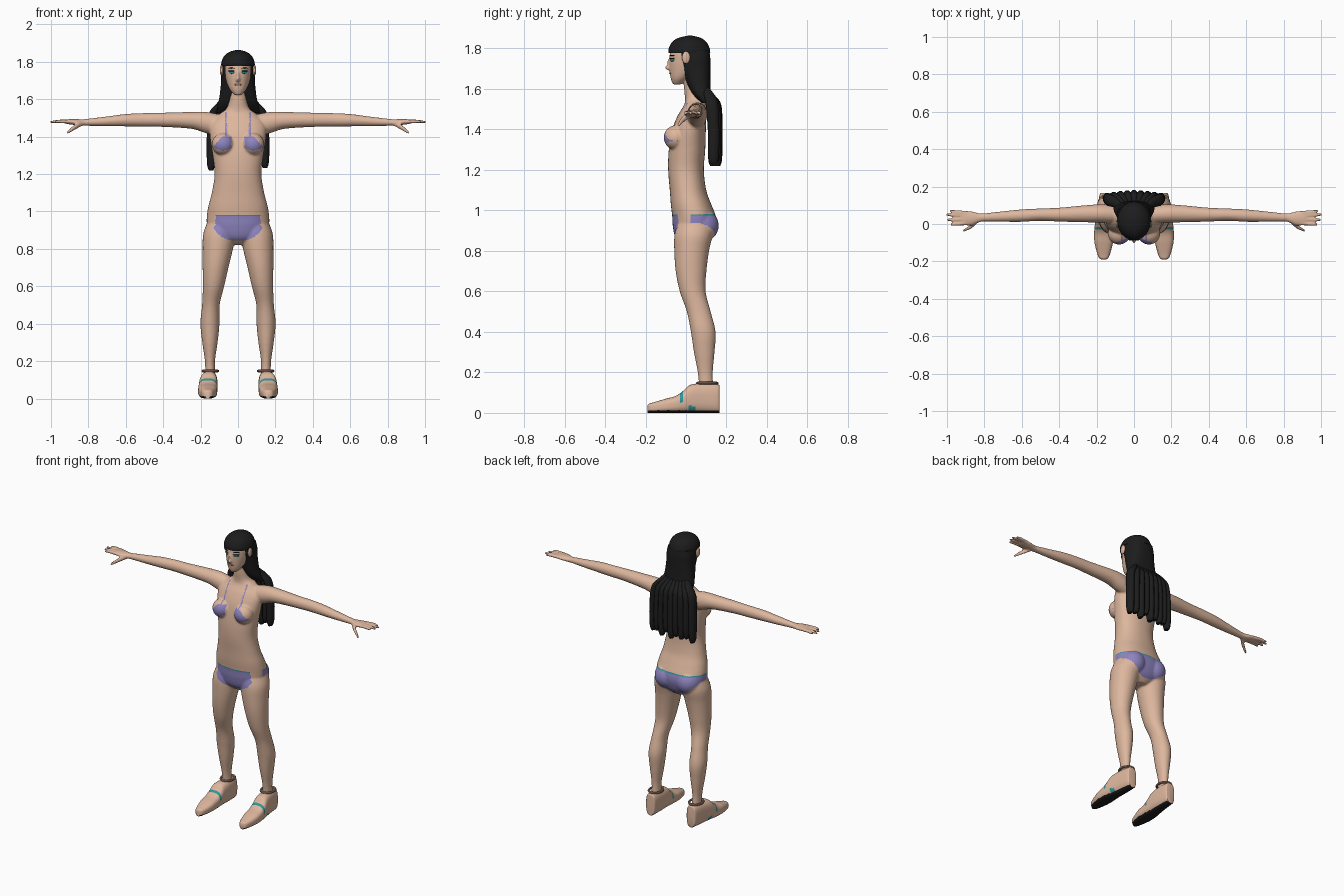
import bpy, bmesh, math
from mathutils import Vector, Matrix

if "Cube" in bpy.data.objects:
    bpy.data.objects.remove(bpy.data.objects["Cube"])


def material(name, rgb):
    m = bpy.data.materials.new(name)
    m.use_nodes = True
    m.diffuse_color = (*rgb, 1)
    m.node_tree.nodes["Principled BSDF"].inputs["Base Color"].default_value = (*rgb, 1)
    return m


SKIN = material("skin", (0.72, 0.47, 0.34))
PURPLE = material("purple cloth", (0.27, 0.23, 0.52))
TEAL = material("teal trim", (0.03, 0.30, 0.32))
BLACK = material("black hair", (0.012, 0.012, 0.012))
BROWN = material("strap brown", (0.40, 0.25, 0.18))
LIP = material("lip", (0.50, 0.25, 0.19))


def spline(keys, steps):
    """Catmull-Rom interpolation between key rings."""
    out = []
    for i in range(len(keys) - 1):
        a, b, c, d = (keys[max(0, min(len(keys) - 1, i + k))] for k in (-1, 0, 1, 2))
        for s in range(steps):
            t = s / steps
            out.append([q + 0.5 * t * (r - p + t * (2 * p - 5 * q + 4 * r - w + t * (3 * (q - r) + w - p)))
                        for p, q, r, w in zip(a, b, c, d)])
    return out + [list(keys[-1])]


def loft(bm, axis, keys, side=1, n=32, power=2.0, steps=6):
    """Closed skin through rings (position, centre 1, centre 2, radius 1, radius 2)."""
    u, v = [k for k in range(3) if k != axis]
    rings = []
    for t, c1, c2, r1, r2 in spline(keys, steps):
        ring = []
        for k in range(n):
            ca, sa = math.cos(math.tau * k / n), math.sin(math.tau * k / n)
            p = Vector()
            p[axis] = t
            p[u] = c1 + r1 * math.copysign(abs(ca) ** (2 / power), ca)
            p[v] = c2 + r2 * math.copysign(abs(sa) ** (2 / power), sa)
            p.x *= side
            ring.append(bm.verts.new(p))
        rings.append(ring)
    for a, b in zip(rings, rings[1:]):
        for k in range(n):
            bm.faces.new((a[k], a[(k + 1) % n], b[(k + 1) % n], b[k]))
    bm.faces.new(rings[0])
    bm.faces.new(rings[-1])


def ball(bm, centre, radii, turn=0.0):
    mat = Matrix.Translation(centre) @ Matrix.Rotation(turn, 4, "Z") @ Matrix.Diagonal((*radii, 1))
    bmesh.ops.create_uvsphere(bm, u_segments=24, v_segments=14, radius=1, matrix=mat)


def finish(name, bm, mats, rule=None, voxel=0, angle=60):
    bmesh.ops.recalc_face_normals(bm, faces=bm.faces[:])
    mesh = bpy.data.meshes.new(name)
    bm.to_mesh(mesh)
    bm.free()
    ob = bpy.data.objects.new(name, mesh)
    bpy.context.collection.objects.link(ob)
    bpy.ops.object.select_all(action="DESELECT")
    ob.select_set(True)
    bpy.context.view_layer.objects.active = ob
    for m in mats:
        mesh.materials.append(m)
    if voxel:
        r = ob.modifiers.new("fuse", "REMESH")
        r.mode, r.voxel_size = "VOXEL", voxel
        s = ob.modifiers.new("soften", "SMOOTH")
        s.factor, s.iterations = 0.5, 4
        for mod in ("fuse", "soften"):
            bpy.ops.object.modifier_apply(modifier=mod)
    if rule:
        for f in ob.data.polygons:
            f.material_index = rule(f.center, f.normal)
    bpy.ops.object.shade_smooth_by_angle(angle=math.radians(angle))
    return ob


# Body: torso, neck, head and limbs fused into one skin
bm = bmesh.new()
loft(bm, 2, [(.82, 0, .04, .04, .05), (.86, 0, .04, .13, .09), (.92, 0, .043, .163, .108),
             (.97, 0, .04, .167, .108), (1.03, 0, .025, .158, .10), (1.1, 0, .01, .14, .09),
             (1.2, 0, 0, .125, .088), (1.3, 0, .005, .135, .09), (1.4, 0, .015, .15, .083),
             (1.47, 0, .03, .145, .07), (1.52, 0, .045, .10, .055), (1.55, 0, .045, .062, .05),
             (1.6, 0, .037, .047, .046), (1.68, 0, .035, .045, .045)], n=48, power=2.2)
loft(bm, 2, [(1.622, 0, -.045, .018, .02), (1.65, 0, -.03, .043, .045), (1.69, 0, -.003, .061, .078),
             (1.74, 0, .01, .071, .092), (1.79, 0, .015, .07, .09), (1.84, 0, .02, .04, .05)])
ball(bm, (0, -.084, 1.705), (.012, .02, .012))
ball(bm, (0, -.08, 1.725), (.008, .014, .028))
for s in (-1, 1):
    loft(bm, 2, [(.12, .148, .1, .027, .035), (.2, .15, .095, .027, .037), (.3, .15, .09, .041, .051),
                 (.4, .15, .085, .051, .061), (.5, .145, .063, .047, .059), (.6, .131, .033, .057, .064),
                 (.7, .12, .025, .069, .076), (.8, .108, .028, .081, .086), (.88, .1, .037, .086, .094),
                 (.95, .09, .045, .07, .085)], s)
    ball(bm, (s * .078, .072, .925), (.082, .09, .085))
    ball(bm, (s * .08, -.052, 1.36), (.06, .058, .06))
    loft(bm, 0, [(.08, .05, 1.455, .05, .06), (.17, .055, 1.475, .05, .057), (.25, .055, 1.487, .046, .045),
                 (.4, .05, 1.49, .037, .038), (.5, .05, 1.49, .033, .036), (.6, .045, 1.488, .033, .033),
                 (.7, .04, 1.482, .028, .026), (.8, .035, 1.477, .022, .019), (.83, .033, 1.476, .025, .017),
                 (.87, .03, 1.478, .038, .016), (.91, .032, 1.48, .038, .013), (.925, .032, 1.48, .03, .009)], s)
    # Fingers and thumb
    for base, tip, end in ((.06, .07, .985), (.043, .05, 1.004), (.023, .023, 1), (.003, -.003, .98)):
        loft(bm, 0, [(.89, base, 1.48, .01, .011), (.95, (base + tip) / 2, 1.482, .0095, .01),
                     (end, tip, 1.478, .007, .007)], s, n=12)
    loft(bm, 0, [(.83, .025, 1.472, .014, .014), (.87, -.012, 1.452, .012, .015),
                 (.915, -.037, 1.42, .007, .009)], s, n=12)


def body_paint(c, n):
    x, y, z = abs(c.x), c.y, c.z
    if .82 < z < .982 and x < .2:
        edge = .846 + 28 * x ** 3 if y < 0 else .84 + 3.6 * x * x
        gap = x > .12 and -.04 < y < .02
        if z > edge and not gap:
            return 2 if z > .974 else 1
    if y < -.04 and x > .035 and 1.325 + .3 * abs(x - .08) < z < 1.4 - 1.1 * max(0, x - .085):
        return 1
    if y < .02 and 1.38 < z < 1.53 and abs(x - .064) < .004:
        return 1
    return 0


finish("body", bm, [SKIN, PURPLE, TEAL], body_paint, voxel=.006, angle=80)

# Eyes, lashes, brows, lips and ears
parts = {"eye": (TEAL, .035, -.069, 1.744, (.017, .005, .008), .62),
         "lash": (BLACK, .036, -.069, 1.751, (.02, .006, .003), .62),
         "brow": (BLACK, .036, -.069, 1.766, (.02, .005, .003), .62),
         "ear": (SKIN, .088, 0, 1.755, (.009, .02, .03), 0)}
for name, (mat, x, y, z, radii, turn) in parts.items():
    for s, label in ((1, "left_"), (-1, "right_")):
        bm = bmesh.new()
        ball(bm, (s * x, y, z), radii, s * turn)
        finish(label + name, bm, [mat])
bm = bmesh.new()
ball(bm, (0, -.076, 1.678), (.02, .007, .006))
finish("lips", bm, [LIP])

# Hair cap, stepped back below the fringe
bm = bmesh.new()
loft(bm, 2, [(1.778, 0, .017, .09, .103), (1.80, 0, .016, .088, .101), (1.83, 0, .016, .075, .086),
             (1.852, 0, .018, .048, .056), (1.863, 0, .02, .012, .012)], n=40)
loft(bm, 2, [(1.53, 0, .105, .112, .03), (1.57, 0, .08, .108, .045), (1.62, 0, .064, .098, .057),
             (1.70, 0, .05, .09, .07), (1.75, 0, .042, .09, .078), (1.79, 0, .035, .084, .08)],
     n=40, power=2.6)
finish("hair_cap", bm, [BLACK])

# Long locks hanging down the back
bm = bmesh.new()
for i in range(-4, 5):
    x, low = i * .036, 1.22 + .022 * (i % 2) + .012 * (i % 3 == 1)
    depth = .152 - .001 * i * i
    loft(bm, 2, [(low, x, depth, .012, .018), (low + .04, x, depth, .022, .028), (1.4, x, depth, .023, .03),
                 (1.52, x * .93, depth - .008, .023, .032), (1.57, x * .7, .115, .02, .028),
                 (1.61, x * .5, .09, .012, .02)], n=10)
finish("back_hair", bm, [BLACK])


# Feet in closed shoes with dark soles and thin trim
def foot_paint(c, n):
    if c.z < .012:
        return 1
    instep = abs(c.y + .022) < .005 and c.z > .05
    patch = .015 < c.y < .05 and c.z < .035 and n.x * c.x > 0
    return 2 if instep or patch else 0


for s, label in ((1, "left_"), (-1, "right_")):
    bm = bmesh.new()
    outline = [(.165, .15, .022, .13), (.155, .15, .034, .142), (.08, .153, .043, .146), (.02, .158, .048, .138),
               (-.01, .16, .05, .112), (-.05, .162, .051, .084), (-.1, .162, .049, .07),
               (-.16, .162, .034, .052), (-.182, .162, .024, .046), (-.19, .162, .012, .038)]
    loft(bm, 1, [(y, x, top / 2, w, top / 2) for y, x, w, top in outline], s, n=56, power=2.8)
    finish(label + "shoe", bm, [SKIN, BLACK, TEAL], foot_paint)
    bpy.ops.mesh.primitive_torus_add(major_segments=32, minor_segments=8, major_radius=.04,
                                     minor_radius=.007, location=(s * .148, .105, .147))
    strap = bpy.context.object
    strap.name = label + "ankle_strap"
    strap.scale.y = 1.2
    strap.data.materials.append(BROWN)
    bpy.ops.object.shade_smooth_by_angle()
